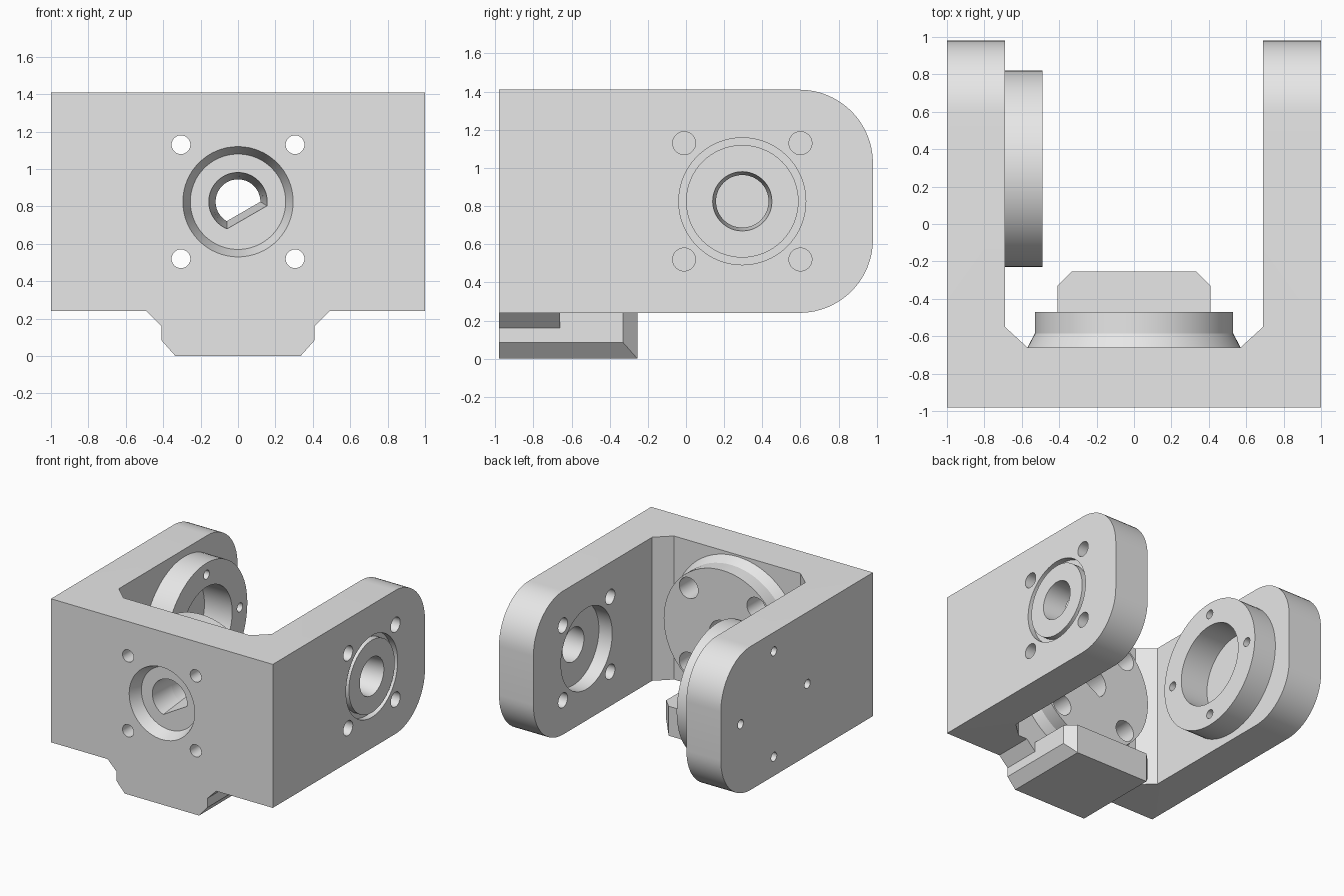
import bpy, bmesh, math
from mathutils import Vector

old = bpy.data.objects.get("Cube")
if old:
    bpy.data.objects.remove(old, do_unlink=True)

grey = bpy.data.materials.new("light_grey")
grey.use_nodes = True
grey.diffuse_color = (0.8, 0.8, 0.8, 1)
grey.node_tree.nodes["Principled BSDF"].inputs["Base Color"].default_value = (0.8, 0.8, 0.8, 1)

AXIS_Z = 0.825          # height of every bore
ARM_Y = 0.295           # pivot position along the arms
TOP, BOTTOM, BACK = 1.41, 0.24, 0.98
PLATE = -0.66           # rear face of the front plate


def circle(r, u, v=AXIS_Z, n=64):
    return [(u + r * math.cos(2 * math.pi * i / n), v + r * math.sin(2 * math.pi * i / n))
            for i in range(n)]


def solid(name, axis, *stations):
    """Closed solid lofted along an axis through (position, outline) stations."""
    place = {"x": lambda p, u, v: (p, u, v),
             "y": lambda p, u, v: (u, p, v),
             "z": lambda p, u, v: (u, v, p)}[axis]
    bm = bmesh.new()
    rings = [[bm.verts.new(place(p, u, v)) for u, v in pts] for p, pts in stations]
    for a, b in zip(rings, rings[1:]):
        for i in range(len(a)):
            j = (i + 1) % len(a)
            bm.faces.new((a[i], a[j], b[j], b[i]))
    bm.faces.new(rings[0])
    bm.faces.new(rings[-1])
    bmesh.ops.recalc_face_normals(bm, faces=bm.faces)
    mesh = bpy.data.meshes.new(name)
    bm.to_mesh(mesh)
    bm.free()
    mesh.materials.append(grey)
    ob = bpy.data.objects.new(name, mesh)
    bpy.context.collection.objects.link(ob)
    return ob


def rod(axis, a, b, r1, u, v=AXIS_Z, r2=None):
    return solid("cutter", axis, (a, circle(r1, u, v)),
                 (b, circle(r1 if r2 is None else r2, u, v)))


def combine(ob, tool, operation="DIFFERENCE", keep=False):
    mod = ob.modifiers.new("combine", "BOOLEAN")
    mod.operation = operation
    mod.solver = "EXACT"
    mod.object = tool
    bpy.ops.object.select_all(action="DESELECT")
    bpy.context.view_layer.objects.active = ob
    ob.select_set(True)
    bpy.ops.object.modifier_apply(modifier=mod.name)
    if not keep:
        bpy.data.objects.remove(tool, do_unlink=True)


def cut_all(parts, tool):
    for ob in parts:
        combine(ob, tool, keep=True)
    bpy.data.objects.remove(tool, do_unlink=True)


# U-shaped bracket: plan outline intersected with the rounded side outline
half = [(1, 1.1), (1, -0.98)]
inner = [(-0.57, PLATE), (-0.69, -0.55), (-0.69, 1.1)]
plan = half + [(-x, y) for x, y in half[::-1]] + [(x, y) for x, y in inner[::-1]] \
    + [(-x, y) for x, y in inner]
bracket = solid("u_bracket", "z", (0.1, plan), (1.6, plan))
R = 0.385
side = [(-1.2, TOP), (-1.2, BOTTOM)]
for start, cz in ((-90, BOTTOM + R), (0, TOP - R)):
    for i in range(17):
        a = math.radians(start + 90 * i / 16)
        side.append((BACK - R + R * math.cos(a), cz + R * math.sin(a)))
combine(bracket, solid("side_outline", "x", (-1.2, side), (1.2, side)), "INTERSECT")

# Round boss behind the front plate, flared at its root
boss = solid("front_boss", "y", (PLATE, circle(0.57, 0)), (-0.585, circle(0.53, 0)),
             (-0.47, circle(0.53, 0)))

# Pivot disc inside the right arm
disc = solid("pivot_disc", "x", (-0.69, circle(0.525, ARM_Y)), (-0.49, circle(0.525, ARM_Y)))

# Mounting tab under the plate, with chamfered edges
section = [(-0.335, 0), (0.335, 0), (0.41, 0.085), (0.41, BOTTOM), (-0.41, BOTTOM), (-0.41, 0.085)]
tab = solid("mounting_tab", "y", (-0.98, section), (-0.2, section))
tab_plan = [(-0.6, -1.1), (0.6, -1.1), (0.6, -0.52), (0.335, -0.255), (-0.335, -0.255), (-0.6, -0.52)]
combine(tab, solid("tab_plan", "z", (-0.1, tab_plan), (0.5, tab_plan)), "INTERSECT")

# Sloped shoulders joining the tab to the plate
for name, s in (("left_shoulder", 1), ("right_shoulder", -1)):
    tri = [(s * 0.41, 0.16), (s * 0.49, BOTTOM), (s * 0.41, BOTTOM)]
    solid(name, "y", (-0.98, tri), (PLATE, tri))

# Front recess with a tapered wall, and the tapered D-shaped shaft hole
combine(bracket, rod("y", -0.98 - 0.04, -0.88, 0.311, 0, r2=0.255))


def d_outline(r, flat):
    tilt = math.radians(-60)
    sweep = math.acos(flat / r)
    pts = []
    for i in range(49):
        a = tilt + sweep + (2 * math.pi - 2 * sweep) * i / 48
        pts.append((r * math.cos(a), AXIS_Z + r * math.sin(a)))
    return pts


cut_all((bracket, boss), solid("shaft_cutter", "y", (-0.9, d_outline(0.158, 0.098)),
                               (-0.45, d_outline(0.118, 0.058))))

# Plate screw holes, counterbored from the boss side
for sx in (-1, 1):
    for sz in (-1, 1):
        x, z = sx * 0.305, AXIS_Z + sz * 0.305
        cut_all((bracket, boss), rod("y", -1.1, -0.4, 0.05, x, z))
        cut_all((bracket, boss), rod("y", -0.72, -0.4, 0.085, x, z))
        # Matching screw holes through the left arm
        combine(bracket, rod("x", 0.6, 1.1, 0.06, ARM_Y + x, z))

# Left arm: outer ring groove, inner bearing recess and tapered bore
groove = rod("x", 0.95, 1.1, 0.333, ARM_Y)
combine(groove, rod("x", 0.9, 1.2, 0.295, ARM_Y))
combine(bracket, groove)
combine(bracket, rod("x", 0.6, 0.81, 0.33, ARM_Y))
combine(bracket, rod("x", 0.78, 1.02, 0.135, ARM_Y, r2=0.157))

# Right arm: blind bearing bore and four small screw holes
cut_all((bracket, disc), rod("x", -0.74, -0.4, 0.33, ARM_Y))
for k in range(4):
    dy, dz = 0.43 * round(math.cos(k * math.pi / 2)), 0.43 * round(math.sin(k * math.pi / 2))
    cut_all((bracket, disc), rod("x", -1.1, -0.4, 0.036, ARM_Y + dy, AXIS_Z + dz, 0.036))

# Smooth round walls, keep machined edges sharp
bpy.ops.object.select_all(action="DESELECT")
for ob in (bracket, boss, disc):
    ob.select_set(True)
bpy.context.view_layer.objects.active = bracket
bpy.ops.object.shade_smooth_by_angle(angle=math.radians(20))
